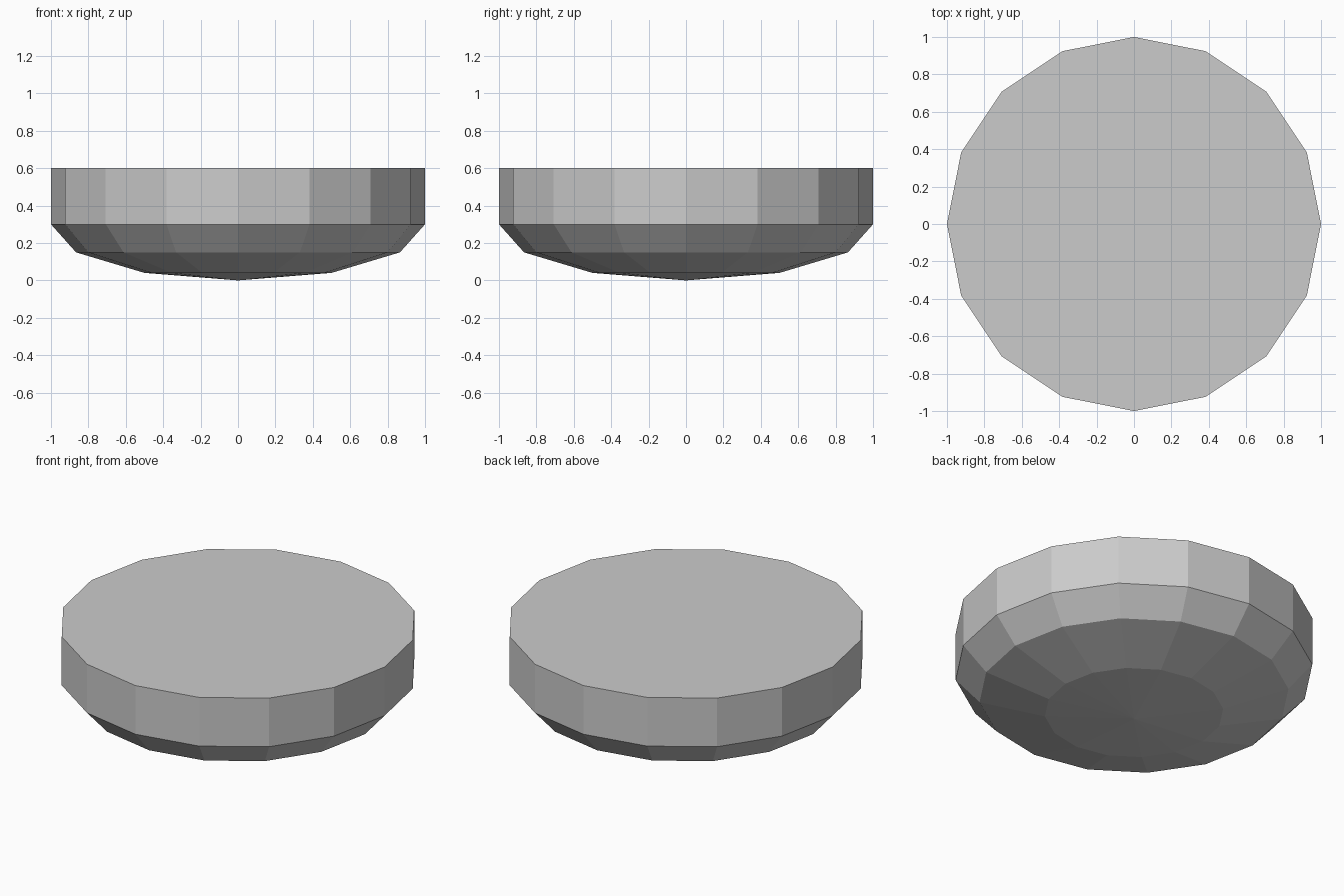
import bpy, bmesh
from math import sin, cos, pi

if "Cube" in bpy.data.objects:
    bpy.data.objects.remove(bpy.data.objects["Cube"])

SIDES = 16
RIM_Z, TOP_Z = 0.30, 0.60

bm = bmesh.new()


def ring(r, z):
    return [bm.verts.new((r * cos(2 * pi * i / SIDES), r * sin(2 * pi * i / SIDES), z))
            for i in range(SIDES)]


# squashed half-sphere underside, then a straight wall up to the flat top
profile = [(sin(a * pi / 6), RIM_Z * (1 - cos(a * pi / 6))) for a in (1, 2, 3)] + [(1.0, TOP_Z)]
rings = [ring(r, z) for r, z in profile]
tip = bm.verts.new((0, 0, 0))

for i in range(SIDES):
    j = (i + 1) % SIDES
    bm.faces.new((tip, rings[0][j], rings[0][i]))
    for low, high in zip(rings, rings[1:]):
        bm.faces.new((low[i], low[j], high[j], high[i]))
bm.faces.new(rings[-1])

# flat-shaded solid
bmesh.ops.recalc_face_normals(bm, faces=bm.faces)
mesh = bpy.data.meshes.new("rounded_base_disc")
bm.to_mesh(mesh)
bm.free()
disc = bpy.data.objects.new("rounded_base_disc", mesh)
bpy.context.collection.objects.link(disc)
